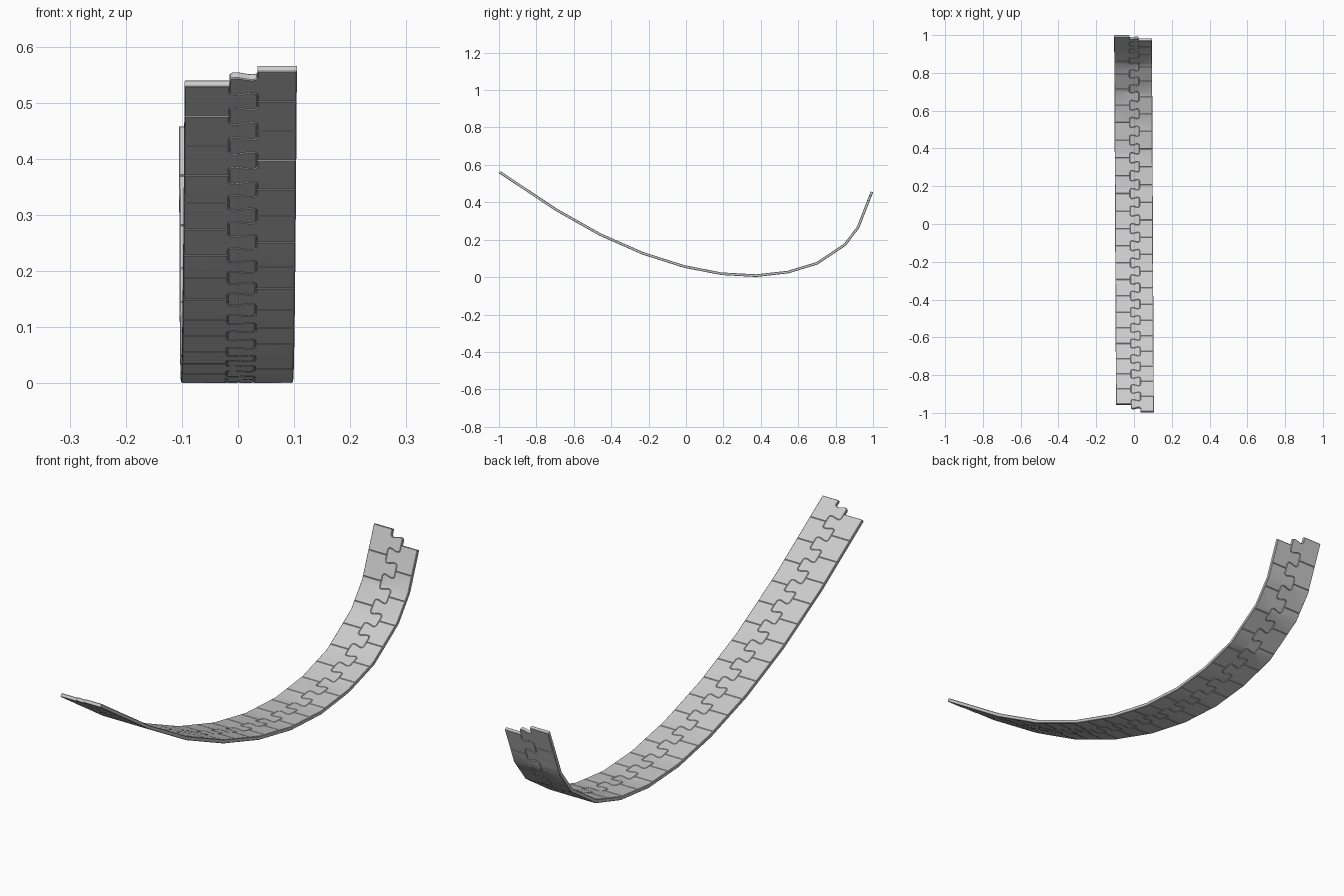
import bpy, bmesh, math
from mathutils import Vector

if "Cube" in bpy.data.objects:
    bpy.data.objects.remove(bpy.data.objects["Cube"])

THICK, BEVEL, LINKS = 0.014, 0.0018, 24

# Sagging path of the track in (y, z), through mid thickness
path = [Vector(p) for p in [
    (-0.996, 0.561), (-0.695, 0.361), (-0.46, 0.228), (-0.23, 0.127),
    (-0.01, 0.057), (0.19, 0.018), (0.375, 0.008), (0.545, 0.027),
    (0.70, 0.074), (0.85, 0.174), (0.92, 0.266), (0.994, 0.456)]]
dirs = [(b - a).normalized() for a, b in zip(path, path[1:])]
knots = [0.0]
for a, b in zip(path, path[1:]):
    knots.append(knots[-1] + (b - a).length)
PITCH = knots[-1] / (LINKS + 0.5)

# Mitred normals at every path point
normals = []
for i in range(len(path)):
    d0, d1 = dirs[max(i - 1, 0)], dirs[min(i, len(dirs) - 1)]
    n = Vector((-(d0 + d1).y, (d0 + d1).x)).normalized()
    normals.append(n / n.dot(Vector((-d0.y, d0.x))))


def bend(x, s, h):
    """Place a flat point (across, along, height) on the curved path."""
    i = 0
    while i < len(dirs) - 1 and s > knots[i + 1]:
        i += 1
    t = (s - knots[i]) / (knots[i + 1] - knots[i])
    p = (path[i] + h * normals[i]).lerp(path[i + 1] + h * normals[i + 1], t)
    return Vector((x - 0.005 * p.x, p.x, p.y))


# Interlocking edge: half of one tongue (along in pitches, across)
half = [(0, .03), (.2, .03), (.245, .0285), (.275, .025), (.285, .02),
        (.275, .013), (.25, .005), (.225, -.003), (.215, -.01),
        (.225, -.015), (.255, -.0185), (.3, -.02), (.5, -.02)]
edge = half + [(1 - u, x) for u, x in reversed(half[:-1])]


def add_link(bm, start, left):
    """One flat plate with a rounded tongue and bevelled rims."""
    outline = [((0.01 - x) if left else x, start + u * PITCH) for u, x in edge]
    outer = -0.1 if left else 0.1
    outline += [(outer, start + PITCH), (outer, start)]
    low = [bm.verts.new((x, s, -THICK / 2)) for x, s in outline]
    top = [bm.verts.new((x, s, THICK / 2)) for x, s in outline]
    n = len(outline)
    bm.faces.new(low)
    bm.faces.new(top[::-1])
    for i in range(n):
        j = (i + 1) % n
        bm.faces.new((low[j], low[i], top[i], top[j]))


def build_row(name, offset, left):
    bm = bmesh.new()
    for i in range(LINKS):
        add_link(bm, (i + offset) * PITCH, left)
    bmesh.ops.recalc_face_normals(bm, faces=bm.faces[:])
    rims = [e for e in bm.edges
            if abs(e.verts[0].co.z - e.verts[1].co.z) < 1e-6]
    bmesh.ops.bevel(bm, geom=rims, offset=BEVEL, segments=1, affect='EDGES')
    bmesh.ops.triangulate(bm, faces=[f for f in bm.faces if len(f.verts) > 4])
    # Fold lines where the path changes direction
    for k in knots[1:-1]:
        bmesh.ops.bisect_plane(bm, geom=bm.verts[:] + bm.edges[:] + bm.faces[:],
                               plane_co=(0, k, 0), plane_no=(0, 1, 0))
    for v in bm.verts:
        v.co = bend(*v.co)
    bmesh.ops.recalc_face_normals(bm, faces=bm.faces[:])
    mesh = bpy.data.meshes.new(name)
    bm.to_mesh(mesh)
    bm.free()
    ob = bpy.data.objects.new(name, mesh)
    bpy.context.collection.objects.link(ob)
    bpy.ops.object.select_all(action='DESELECT')
    ob.select_set(True)
    bpy.context.view_layer.objects.active = ob
    bpy.ops.object.shade_smooth_by_angle(angle=math.radians(30))


# Two rows of plates, staggered by half a link
build_row("right_track_links", 0.0, False)
build_row("left_track_links", 0.5, True)
